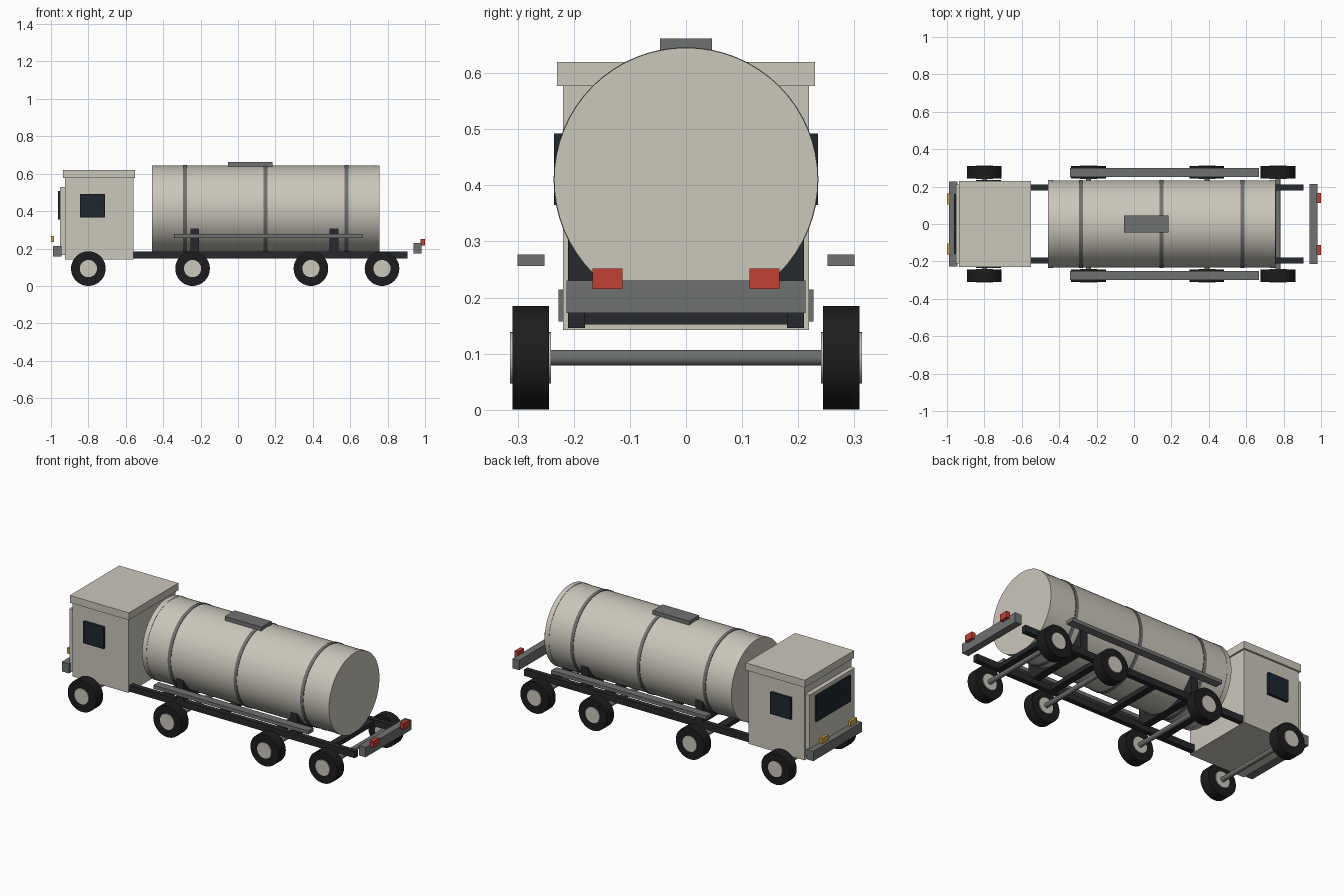
import bpy, math

if "Cube" in bpy.data.objects:
    bpy.data.objects.remove(bpy.data.objects["Cube"])

def material(name, rgb):
    m = bpy.data.materials.new(name)
    m.diffuse_color = (*rgb, 1)
    m.use_nodes = True
    m.node_tree.nodes["Principled BSDF"].inputs["Base Color"].default_value = m.diffuse_color
    return m

CREAM = material("cream_paint", (0.60, 0.57, 0.50))
DARK = material("dark_steel", (0.02, 0.022, 0.025))
RUBBER = material("rubber", (0.012, 0.012, 0.013))
STEEL = material("grey_steel", (0.16, 0.165, 0.165))
GLASS = material("dark_glass", (0.012, 0.02, 0.03))
RED = material("red_lens", (0.55, 0.05, 0.035))
AMBER = material("amber_lens", (0.65, 0.40, 0.06))

def box(name, x, y, z, mat):
    """Box from (min, max) ranges on each axis."""
    r = (x, y, z)
    bpy.ops.mesh.primitive_cube_add(size=1, location=[(a + b) / 2 for a, b in r])
    o = bpy.context.object
    o.name = name
    o.scale = [b - a for a, b in r]
    bpy.ops.object.transform_apply(location=False, rotation=False, scale=True)
    o.data.materials.append(mat)
    return o

def pair(name, x, y, z, mat):
    """Box on both sides of the centre line."""
    box(name + "_left", x, (-y[1], -y[0]), z, mat)
    box(name + "_right", x, y, z, mat)

def cylinder(name, axis, centre, radius, depth, mat, sides=48):
    rot = (0, math.pi / 2, 0) if axis == "x" else (math.pi / 2, 0, 0)
    bpy.ops.mesh.primitive_cylinder_add(vertices=sides, radius=radius, depth=depth,
                                        location=centre, rotation=rot)
    o = bpy.context.object
    o.name = name
    o.data.materials.append(mat)
    bpy.ops.object.shade_smooth_by_angle(angle=math.radians(35))
    return o

# Cab
box("cab", (-0.925, -0.56), (-0.219, 0.219), (0.142, 0.58), CREAM)
box("cab_roof", (-0.935, -0.55), (-0.23, 0.23), (0.577, 0.62), CREAM)
box("cab_front_panel", (-0.952, -0.92), (-0.21, 0.21), (0.165, 0.53), CREAM)
box("windshield", (-0.963, -0.948), (-0.16, 0.16), (0.355, 0.508), GLASS)
pair("side_window", (-0.845, -0.712), (0.215, 0.235), (0.365, 0.492), GLASS)

# Bumpers and lights
box("front_bumper", (-0.988, -0.943), (-0.227, 0.227), (0.157, 0.214), STEEL)
pair("front_light", (-1.0, -0.984), (0.103, 0.163), (0.236, 0.268), AMBER)
box("rear_bumper", (0.938, 0.98), (-0.213, 0.213), (0.172, 0.23), STEEL)
pair("tail_light", (0.976, 1.0), (0.113, 0.167), (0.215, 0.252), RED)

# Chassis
pair("chassis_rail", (-0.9, 0.907), (0.18, 0.21), (0.146, 0.184), DARK)
for i, x in enumerate((-0.35, 0.02, 0.39, 0.74)):
    box(f"cross_member_{i}", (x - 0.02, x + 0.02), (-0.185, 0.185), (0.152, 0.178), DARK)

# Tank with end caps, bands and hatch
TZ = 0.41
cylinder("tank_body", "x", (0.15, 0, TZ), 0.233, 1.17, CREAM, 64)
cylinder("tank_front_cap", "x", (-0.446, 0, TZ), 0.235, 0.028, CREAM, 64)
cylinder("tank_rear_cap", "x", (0.743, 0, TZ), 0.235, 0.028, CREAM, 64)
for i, x in enumerate((-0.283, 0.147, 0.58)):
    cylinder(f"tank_band_{i}", "x", (x, 0, TZ), 0.236, 0.02, STEEL, 64)
box("tank_hatch", (-0.054, 0.185), (-0.046, 0.046), (0.635, 0.662), STEEL)

# Saddles and side walkways
for i, x in enumerate((-0.232, 0.513)):
    box(f"tank_saddle_{i}", (x - 0.023, x + 0.023), (-0.21, 0.21), (0.175, 0.307), DARK)
pair("side_walkway", (-0.342, 0.668), (0.252, 0.30), (0.256, 0.277), STEEL)

# Axles and wheels
for i, x in enumerate((-0.80, -0.243, 0.39, 0.77)):
    cylinder(f"axle_{i}", "y", (x, 0, 0.0925), 0.014, 0.5, STEEL, 24)
    for side, s in (("left", -1), ("right", 1)):
        cylinder(f"tyre_{i}_{side}", "y", (x, s * 0.277, 0.0925), 0.0925, 0.065, RUBBER)
        cylinder(f"hub_{i}_{side}", "y", (x, s * 0.277, 0.0925), 0.046, 0.073, CREAM, 32)
